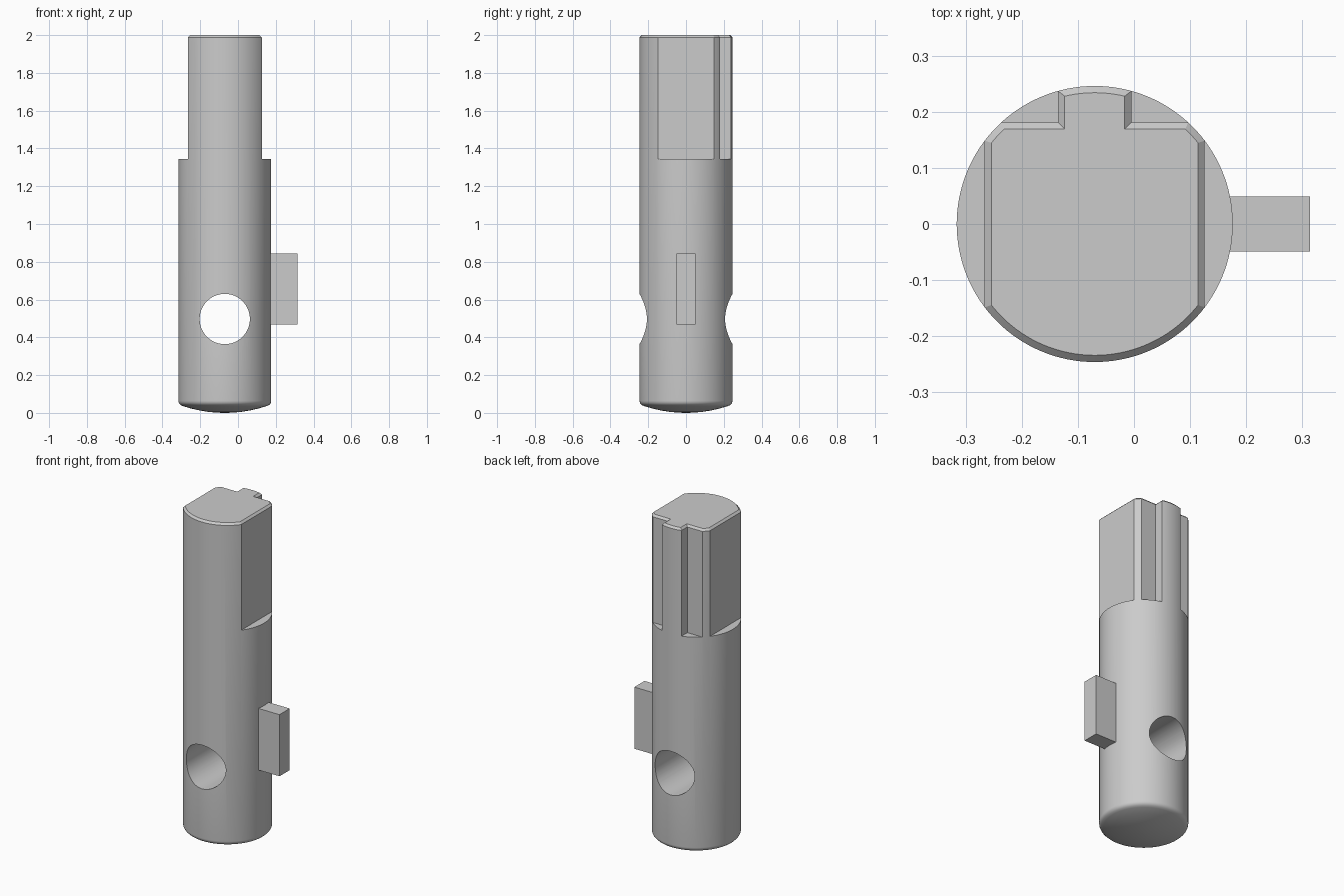
import bpy, bmesh, math

if "Cube" in bpy.data.objects:
    bpy.data.objects.remove(bpy.data.objects["Cube"])

CX, R = -0.07, 0.246          # shaft axis and radius
STEP, TOP, CH = 1.345, 2.0, 0.012
SEG = 128

steel = bpy.data.materials.new("grey steel")
steel.diffuse_color = (0.6, 0.6, 0.6, 1)
steel.use_nodes = True
steel.node_tree.nodes["Principled BSDF"].inputs["Base Color"].default_value = steel.diffuse_color


def loft(name, rings):
    """Closed solid through rings of equal point count."""
    bm = bmesh.new()
    loops = [[bm.verts.new(p) for p in ring] for ring in rings]
    for a, b in zip(loops, loops[1:]):
        for i in range(len(a)):
            j = (i + 1) % len(a)
            bm.faces.new((a[i], a[j], b[j], b[i]))
    bm.faces.new(loops[0][::-1])
    bm.faces.new(loops[-1])
    bmesh.ops.recalc_face_normals(bm, faces=bm.faces)
    me = bpy.data.meshes.new(name)
    bm.to_mesh(me)
    bm.free()
    me.materials.append(steel)
    ob = bpy.data.objects.new(name, me)
    bpy.context.collection.objects.link(ob)
    return ob


def circle(r, z):
    return [(CX + r * math.cos(t), r * math.sin(t), z)
            for t in (2 * math.pi * i / SEG for i in range(SEG))]


def key_section(z, inset):
    """Flat-sided outline with two rear shoulders and a central key."""
    w, s, k = 0.196 - inset, 0.181 - inset, 0.0655 - inset
    pts = [(-w, -1), (w, -1), (w, s), (k, s), (k, 1), (-k, 1), (-k, s), (-w, s)]
    return [(CX + x, y, z) for x, y in pts]


def cut(ob, tool, operation):
    m = ob.modifiers.new(tool.name, 'BOOLEAN')
    m.operation, m.object, m.solver = operation, tool, 'EXACT'
    bpy.context.view_layer.objects.active = ob
    bpy.ops.object.modifier_apply(modifier=m.name)
    bpy.data.objects.remove(tool)


# round shaft: domed bottom, rounded lower rim, chamfered top
dome_r, dome_z = 0.222, 0.036
profile = [(dome_r * f, dome_z * f * f) for f in (0.02, 0.2, 0.4, 0.6, 0.8, 1)]
for a in (30, 55, 75, 90):
    t = math.radians(a)
    profile.append((dome_r + (R - dome_r) * math.sin(t), 0.064 - 0.026 * math.cos(t)))
profile += [(R, TOP - CH), (R - CH, TOP)]
shaft = loft("shaft", [circle(r, z) for r, z in profile])

# flats, shoulders and key on the upper end
cut(shaft, loft("upper_trim", [key_section(z, i) for z, i in (
    (-1, -0.5), (STEP, -0.5), (STEP, 0), (TOP - CH, 0), (TOP + 0.02, CH + 0.02))]),
    'INTERSECT')

# cross hole from front to back
hole_ring = [(0.133 * math.cos(t), 0.133 * math.sin(t))
             for t in (2 * math.pi * i / 96 for i in range(96))]
cut(shaft, loft("cross_hole", [[(CX + x, y, 0.497 + z) for x, z in hole_ring]
                               for y in (-0.5, 0.5)]), 'DIFFERENCE')

# rectangular tab on the right side
tab = loft("side_tab", [[(x, y, z) for x, y in (
    (0.16, -0.049), (0.314, -0.049), (0.314, 0.049), (0.16, 0.049))]
    for z in (0.468, 0.843)])

# smooth curved walls, keep edges sharp
bpy.ops.object.select_all(action='DESELECT')
shaft.select_set(True)
bpy.context.view_layer.objects.active = shaft
bpy.ops.object.shade_smooth_by_angle(angle=math.radians(25))
